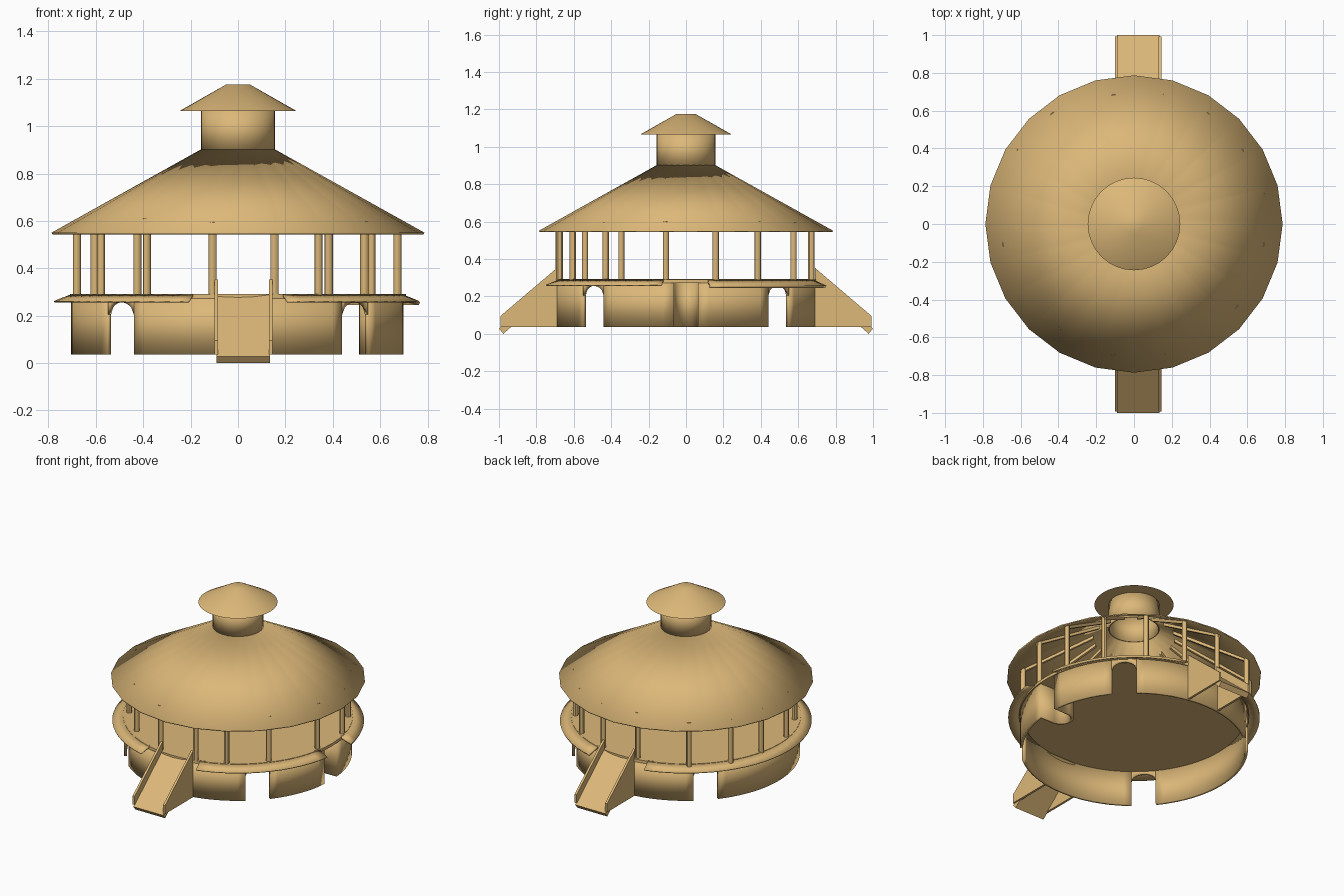
import bpy, bmesh, math
from math import sin, cos, radians, pi, hypot, atan2

if "Cube" in bpy.data.objects:
    bpy.data.objects.remove(bpy.data.objects["Cube"])

mat = bpy.data.materials.new("tan_wood")
mat.diffuse_color = (0.72, 0.48, 0.19, 1)
mat.use_nodes = True
mat.node_tree.nodes["Principled BSDF"].inputs["Base Color"].default_value = mat.diffuse_color


def make(name, bm, smooth=True):
    bmesh.ops.recalc_face_normals(bm, faces=bm.faces)
    me = bpy.data.meshes.new(name)
    bm.to_mesh(me)
    bm.free()
    me.materials.append(mat)
    ob = bpy.data.objects.new(name, me)
    bpy.context.collection.objects.link(ob)
    if smooth:
        bpy.ops.object.select_all(action='DESELECT')
        ob.select_set(True)
        bpy.context.view_layer.objects.active = ob
        bpy.ops.object.shade_smooth_by_angle(angle=radians(30))
    return ob


def sheet(name, low, high, thick, closed=False):
    """Strip of quads between two rows of points, then thickened."""
    bm = bmesh.new()
    a = [bm.verts.new(p) for p in low]
    b = [bm.verts.new(p) for p in high]
    n = len(a)
    for i in range(n if closed else n - 1):
        j = (i + 1) % n
        bm.faces.new((a[i], a[j], b[j], b[i]))
    ob = make(name, bm)
    mod = ob.modifiers.new("thickness", 'SOLIDIFY')
    mod.thickness, mod.offset = thick, 0
    return ob


def frustum(name, r1, r2, z1, z2, seg, x=0, y=0):
    bm = bmesh.new()
    bmesh.ops.create_cone(bm, cap_ends=True, segments=seg, radius1=r1, radius2=r2, depth=z2 - z1)
    bmesh.ops.translate(bm, verts=bm.verts, vec=(x, y, (z1 + z2) / 2))
    return make(name, bm)


def prism(name, yz, x0, x1):
    """Side profile in y and z, pulled along x."""
    bm = bmesh.new()
    f = bm.faces.new([bm.verts.new((x0, y, z)) for y, z in yz])
    ext = bmesh.ops.extrude_face_region(bm, geom=[f])["geom"]
    bmesh.ops.translate(bm, vec=(x1 - x0, 0, 0),
                        verts=[v for v in ext if isinstance(v, bmesh.types.BMVert)])
    return make(name, bm, False)


def arc(r, a0, a1, n):
    return [(r * cos(radians(a0 + (a1 - a0) * i / n)),
             r * sin(radians(a0 + (a1 - a0) * i / n))) for i in range(n + 1)]


def lift(pts, z):
    return [(x, y, z) for x, y in pts]


# main roof shell
SEG = 24
sheet("main_roof", lift(arc(0.785, 0, 360, SEG)[:-1], 0.547),
      lift(arc(0.155, 0, 360, SEG)[:-1], 0.898), 0.008, True)

# cupola and its cap
R = 32
sheet("cupola_wall", lift(arc(0.154, 0, 360, R)[:-1], 0.89),
      lift(arc(0.154, 0, 360, R)[:-1], 1.07), 0.006, True)
frustum("cupola_cap", 0.245, 0.05, 1.065, 1.176, R)

# raised floor
frustum("deck", 0.71, 0.71, 0.272, 0.291, 64)

# lower wall with four arched doorways and a niche on the right side
WR, B, T, D = 0.695, 0.037, 0.28, 6.3
for i, c in enumerate((45, 135, 225)):
    pts = arc(WR, c + D, c + 90 - D, 20)
    sheet(f"lower_wall_{i}", lift(pts, B), lift(pts, T), 0.018)
nang = math.degrees(math.asin(0.07 / WR))
niche = [(0.59 - 0.07 * sin(pi * k / 12), -0.07 * cos(pi * k / 12)) for k in range(13)]
pts = arc(WR, -45 + D, -nang, 8) + niche + arc(WR, nang, 45 - D, 8)
sheet("lower_wall_niche", lift(pts, B), lift(pts, T), 0.018)
for i in range(4):
    c = 45 + 90 * i
    pts = arc(WR, c - D, c + D, 12)
    low = [(x, y, 0.205 + 0.052 * math.sqrt(max(0, 1 - ((k - 6) / 6) ** 2)))
           for k, (x, y) in enumerate(pts)]
    sheet(f"door_arch_{i}", low, lift(pts, T), 0.018)

# sloping skirt, open at both slides and the niche
for name, a0, a1, n, drop in (("skirt_left", 105.5, 254.5, 28, 0),
                              ("skirt_front_right", 285.5, 350.3, 13, 0),
                              ("skirt_back_right", 9.5, 74.5, 13, 0.008)):
    sheet(name, lift(arc(0.776, a0, a1, n), 0.259 - drop),
          lift(arc(0.70, a0, a1, n), 0.289 - drop / 2), 0.006 + drop)

# posts with a rafter running up from each one
posts = [(-.107, -.68), (.155, -.675), (.34, -.605), (.533, -.43), (.673, -.107), (.673, .16),
         (.563, .383), (.383, .575), (.155, .67), (-.107, .67), (-.425, .575), (-.605, .383),
         (-.68, .16), (-.68, -.107), (-.578, -.345), (-.385, -.54)]
for i, (x, y) in enumerate(posts):
    r = hypot(x, y)
    frustum(f"post_{i}", 0.017, 0.017, 0.28, 0.547 + (0.775 - r) * 0.557, 12, x, y)
    z = lambda q: 0.547 + (0.785 - q) * 0.557 - 0.004
    prof = [(0.70, z(0.70)), (0.25, z(0.25)), (0.25, z(0.25) - 0.022), (0.70, z(0.70) - 0.022)]
    rafter = prism(f"rafter_{i}", prof, -0.009, 0.009)
    rafter.rotation_euler.z = atan2(y, x) - pi / 2

# slides at front and back
for name, s in (("front", -1), ("back", 1)):
    side = [(s * y, z) for y, z in ((.69, B), (.69, .352), (.992, .095), (.992, B))]
    board = [(s * y, z) for y, z in ((.695, .29), (1.0, .028), (.977, .0), (.672, .264))]
    prism(name + "_slide_side_left", side, -0.1, -0.085)
    prism(name + "_slide_side_right", side, 0.13, 0.145)
    prism(name + "_slide_board", board, -0.09, 0.135)
